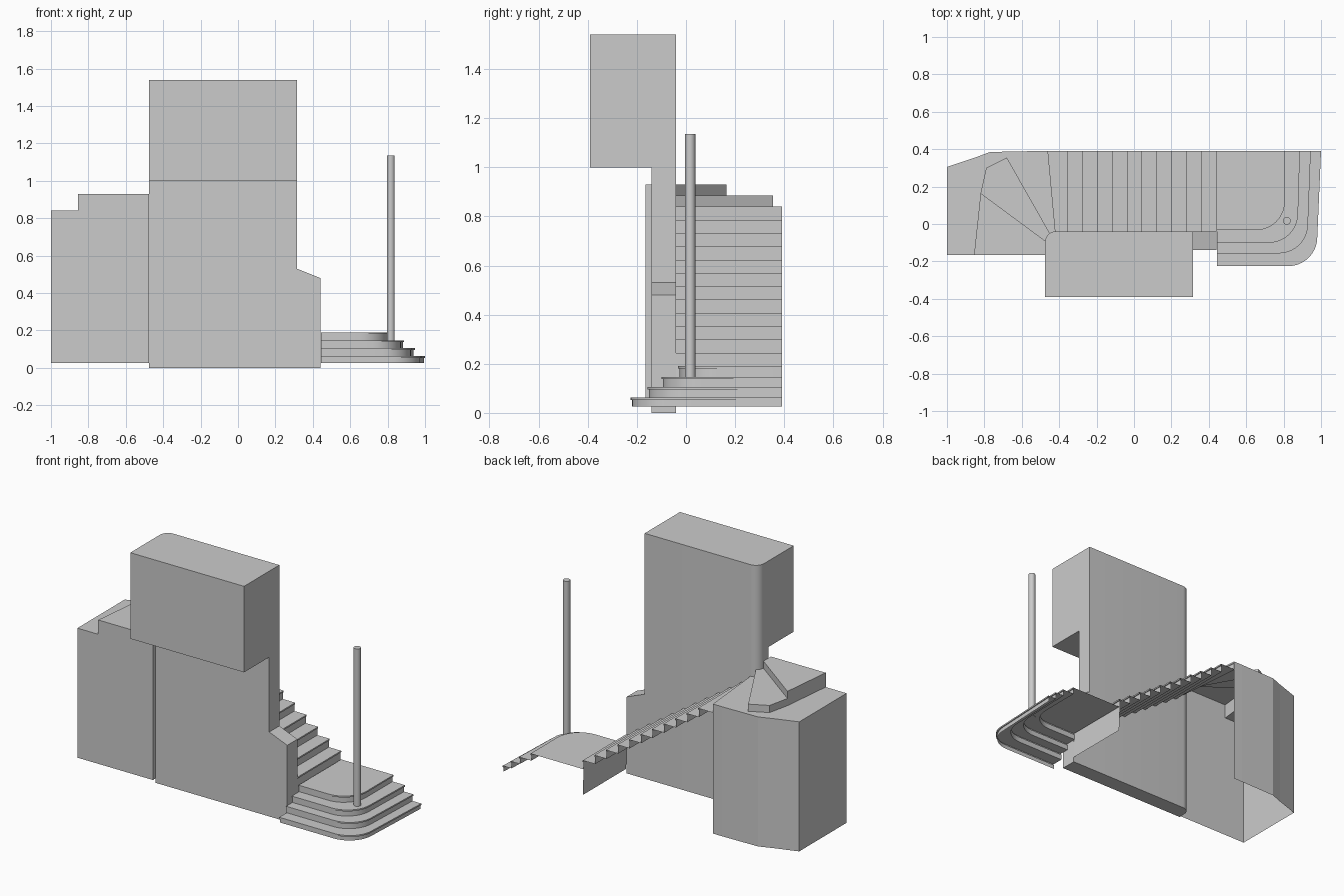
import bpy, bmesh, math

if "Cube" in bpy.data.objects:
    bpy.data.objects.remove(bpy.data.objects["Cube"])

def make(name, verts, faces, smooth=False, recalc=True):
    me = bpy.data.meshes.new(name)
    me.from_pydata(verts, [], faces)
    bm = bmesh.new()
    bm.from_mesh(me)
    bmesh.ops.remove_doubles(bm, verts=bm.verts, dist=1e-5)
    if recalc:
        bmesh.ops.recalc_face_normals(bm, faces=bm.faces)
    bm.to_mesh(me)
    bm.free()
    ob = bpy.data.objects.new(name, me)
    bpy.context.collection.objects.link(ob)
    if smooth:
        soften(ob)
    return ob

def soften(ob):
    bpy.ops.object.select_all(action='DESELECT')
    ob.select_set(True)
    bpy.context.view_layer.objects.active = ob
    bpy.ops.object.shade_smooth_by_angle(angle=math.radians(30))

def loft(paths):
    """Open sheet through point rows of equal length."""
    n = len(paths[0])
    verts = [p for row in paths for p in row]
    faces = [(r*n+i, r*n+i+1, (r+1)*n+i+1, (r+1)*n+i)
             for r in range(len(paths)-1) for i in range(n-1)]
    return verts, faces

def at(path, z):
    return [(x, y, z) for x, y in path]

# Tall wall with overhanging upper box, rear left corner rounded
prof = [(-.39, 1), (-.14, 1), (-.14, 0), (-.04, 0), (-.04, 1.54), (-.39, 1.54)]
n = len(prof)
verts = [(x, y, z) for x in (-.475, .315) for y, z in prof]
faces = [tuple(range(n)), tuple(range(n, 2*n))] + [
    (i, (i+1) % n, (i+1) % n+n, i+n) for i in range(n)]
wall = make("wall_with_upper_box", verts, faces)
bm = bmesh.new()
bm.from_mesh(wall.data)
edge = [e for e in bm.edges if all(abs(v.co.x+.475) < 1e-4 and abs(v.co.y+.04) < 1e-4
                                   for v in e.verts)]
bmesh.ops.bevel(bm, geom=edge, offset=.055, segments=8, profile=.5, affect='EDGES')
bm.to_mesh(wall.data)
bm.free()
soften(wall)

# Low end of the wall with sloped cap
prof = [(.315, 0), (.44, 0), (.44, .48), (.315, .53)]
verts = [(x, y, z) for y in (-.14, -.04) for x, z in prof]
make("low_wall_end", verts, [(0, 1, 2, 3), (7, 6, 5, 4), (0, 4, 5, 1), (1, 5, 6, 2), (2, 6, 7, 3)])

# Rounded bottom steps: (back x, front y, top z)
X0, YB, LIP, THICK = .444, .39, .006, .009
tiers = [(1.0, -.225, .062, .02), (.945, -.157, .105, .015),
         (.887, -.10, .147, .01), (.807, -.033, .19, 0)]

def step_path(xb, yf, slant, inset):
    xs, xb, yf = xb-slant-inset, xb-inset, yf+inset
    r, k = .155, 10
    arc = [(xs-r+r*math.sin(i/k*math.pi/2), yf+r-r*math.cos(i/k*math.pi/2))
           for i in range(k+1)]
    return [(X0, yf)] + arc + [(xb, YB)]

rows, z0 = [], .027
for xb, yf, z, slant in tiers:
    riser, nose = step_path(xb, yf, slant, LIP), step_path(xb, yf, slant, 0)
    rows += [at(riser, z0), at(riser, z-THICK), at(nose, z-THICK), at(nose, z)]
    z0 = z
verts, faces = loft(rows)
m = len(rows[0])
verts += [(X0, YB, .19)]
faces.append(tuple(range(len(verts)-1-m, len(verts))))
make("rounded_bottom_steps", verts, faces, smooth=True)

# Straight flight: folded sheet of risers and treads with small nosings
def across(x, z, skew=0):
    return [(x, -.04, z), (x-skew, YB, z)]

RISE, GO = .65/12, .08
rows = [across(X0, .027)]
for k in range(12):
    x, skew = (X0-GO*k, 0) if k < 11 else (-.42, .04)
    z = .19+RISE*(k+1)
    rows += [across(x-LIP, z-RISE, skew), across(x-LIP, z-THICK, skew),
             across(x, z-THICK, skew), across(x, z, skew)]
make("straight_flight", *loft(rows))

# Winder block: lowest turning tread around the two above it
low, mid, top = .84, .885, .93
outer = [(-.46, .39), (-.52, .39), (-.77, .385), (-.85, .355), (-1, .305), (-1, -.165)]
a, b, c, d = (-.855, -.165), (-.82, .165), (-.79, .3), (-.68, .355)
e, f = (-.45, -.05), (-.475, -.09)
corner = (-.475, -.165)

def slab(name, poly, z):
    return make(name, at(poly, z), [tuple(range(len(poly)))])

slab("lower_winder_tread", [(-.42, -.04)] + outer + [a, b, c, d, e], low)
slab("middle_winder_tread", [f, e, d, c, b], mid)
slab("upper_landing", [f, b, a, corner], top)

# Winder risers
def strip(name, path, z0, z1):
    return make(name, *loft([at(path, z0), at(path, z1)]), recalc=False)

strip("middle_winder_riser", [e, d, c, b], low, mid)
strip("upper_winder_riser", [f, b], mid, top)
strip("upper_landing_side", [b, a], low, top)

# Outer shell below the winders, open underneath
strip("winder_outer_wall", outer + [a], .027, low)
strip("winder_front_wall", [a, corner, (-.475, -.14)], .027, top)

# Slim round post on the third step
bpy.ops.mesh.primitive_cylinder_add(vertices=24, radius=.021, depth=.99,
                                    location=(.817, .017, .64))
post = bpy.context.object
post.name = "round_post"
soften(post)
